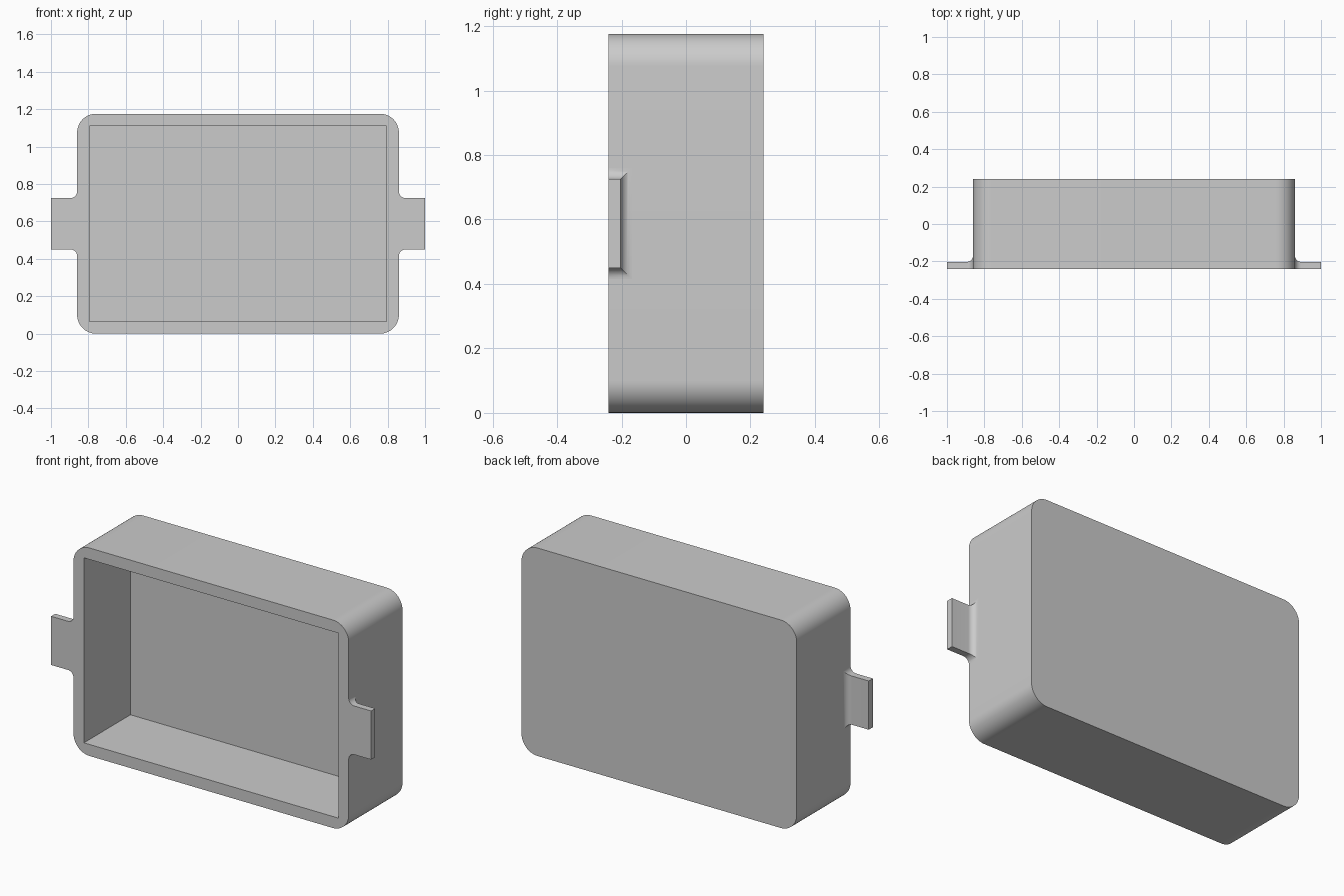
import bpy
import bmesh
from math import sin, cos, pi, radians

cube = bpy.data.objects.get("Cube")
if cube:
    bpy.data.objects.remove(cube, do_unlink=True)

HALF_W, HALF_D, HEIGHT = 0.86, 0.24, 1.175
WALL, CORNER = 0.065, 0.1
TAB_END, TAB_LOW, TAB_HIGH, TAB_THICK, FILLET = 1.0, 0.45, 0.725, 0.037, 0.035

grey = bpy.data.materials.new("light grey")
grey.use_nodes = True
grey.diffuse_color = (0.6, 0.6, 0.6, 1)
grey.node_tree.nodes["Principled BSDF"].inputs["Base Color"].default_value = (0.6, 0.6, 0.6, 1)


def make_object(name, bm):
    bmesh.ops.recalc_face_normals(bm, faces=bm.faces)
    mesh = bpy.data.meshes.new(name)
    bm.to_mesh(mesh)
    bm.free()
    mesh.materials.append(grey)
    obj = bpy.data.objects.new(name, mesh)
    bpy.context.collection.objects.link(obj)
    return obj


def smooth(obj):
    bpy.ops.object.select_all(action='DESELECT')
    obj.select_set(True)
    bpy.context.view_layer.objects.active = obj
    bpy.ops.object.shade_smooth_by_angle(angle=radians(30))


def box(low, high):
    bm = bmesh.new()
    bmesh.ops.create_cube(bm, size=1)
    for v in bm.verts:
        v.co = [b if c > 0 else a for c, a, b in zip(v.co, low, high)]
    return bm


# Outer case: box with its four front-to-back edges rounded
bm = box((-HALF_W, -HALF_D, 0), (HALF_W, HALF_D, HEIGHT))
depth_edges = [e for e in bm.edges if abs(e.verts[0].co.y - e.verts[1].co.y) > HALF_D]
bmesh.ops.bevel(bm, geom=depth_edges, offset=CORNER, offset_type='OFFSET',
                segments=16, profile=0.5, affect='EDGES')
case = make_object("case", bm)

# Sharp-cornered cavity, open at the front
cutter = make_object("cavity_cutter", box(
    (-HALF_W + WALL, -HALF_D - 0.1, WALL),
    (HALF_W - WALL, HALF_D - WALL, HEIGHT - WALL)))
cutter.hide_render = True
cut = case.modifiers.new("cavity", 'BOOLEAN')
cut.object = cutter
cut.solver = 'EXACT'
bpy.context.view_layer.objects.active = case
bpy.ops.object.modifier_apply(modifier=cut.name)
bpy.data.objects.remove(cutter, do_unlink=True)
smooth(case)


# Mounting tabs: rectangular sections that flare into the side wall
def make_tab(name, side):
    sections = [(TAB_END, 0)]
    steps = 10
    for i in range(steps + 1):
        a = pi / 2 * i / steps
        sections.append((HALF_W + FILLET * (1 - sin(a)), FILLET * (1 - cos(a))))
    bm = bmesh.new()
    rings = []
    for x, grow in sections:
        back = -HALF_D + TAB_THICK + grow
        low, high = TAB_LOW - grow, TAB_HIGH + grow
        corners = ((-HALF_D, low), (back, low), (back, high), (-HALF_D, high))
        rings.append([bm.verts.new((side * x, y, z)) for y, z in corners])
    bm.faces.new(rings[0])
    for a, b in zip(rings, rings[1:]):
        for i in range(4):
            j = (i + 1) % 4
            bm.faces.new((a[i], a[j], b[j], b[i]))
    bm.faces.new(rings[-1])
    smooth(make_object(name, bm))


make_tab("left_tab", 1)
make_tab("right_tab", -1)
